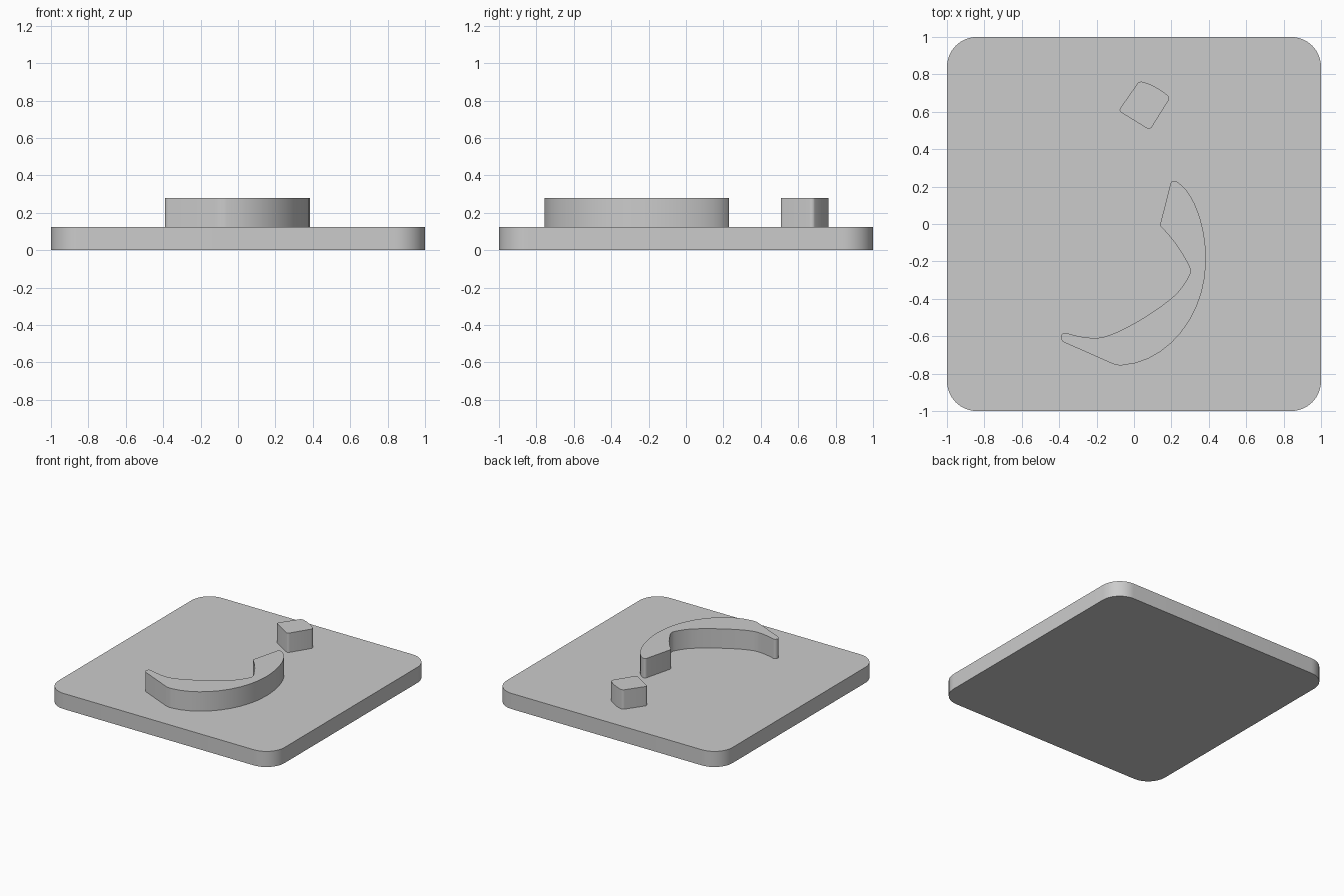
import bpy
import bmesh
import math
from mathutils import Vector
from mathutils.geometry import interpolate_bezier

cube = bpy.data.objects.get("Cube")
if cube:
    bpy.data.objects.remove(cube, do_unlink=True)

# One plain grey for everything
grey = bpy.data.materials.new("plain_grey")
grey.use_nodes = True
colour = (0.6, 0.6, 0.6, 1)
grey.diffuse_color = colour
shader = next(n for n in grey.node_tree.nodes if n.type == 'BSDF_PRINCIPLED')
shader.inputs["Base Color"].default_value = colour


def trace(segments, steps):
    """Sample curved segments; straight edges join the gaps between them."""
    points = []
    for seg in segments:
        if len(seg) == 3:  # a rounded corner: start, corner, end
            a, c, b = (Vector(p) for p in seg)
            seg = (a, a.lerp(c, 0.5523), b.lerp(c, 0.5523), b)
        for p in interpolate_bezier(*(Vector(q) for q in seg), steps + 1):
            p = Vector((p[0], p[1]))
            if not points or (p - points[-1]).length > 1e-4:
                points.append(p)
    if (points[0] - points[-1]).length < 1e-4:
        points.pop()
    return points


def prism(name, outline, bottom, top):
    """Extrude a closed outline upwards into a solid."""
    bm = bmesh.new()
    face = bm.faces.new([bm.verts.new((p.x, p.y, bottom)) for p in outline])
    grown = bmesh.ops.extrude_face_region(bm, geom=[face], use_keep_orig=True)
    lifted = [g for g in grown["geom"] if isinstance(g, bmesh.types.BMVert)]
    bmesh.ops.translate(bm, verts=lifted, vec=(0, 0, top - bottom))
    bmesh.ops.recalc_face_normals(bm, faces=bm.faces)
    mesh = bpy.data.meshes.new(name)
    bm.to_mesh(mesh)
    bm.free()
    mesh.materials.append(grey)
    obj = bpy.data.objects.new(name, mesh)
    bpy.context.collection.objects.link(obj)
    bpy.ops.object.select_all(action='DESELECT')
    obj.select_set(True)
    bpy.context.view_layer.objects.active = obj
    bpy.ops.object.shade_smooth_by_angle(angle=math.radians(30))
    return obj


BASE_TOP, RELIEF_TOP = 0.125, 0.28

# Square base plate with rounded corners
inner = 0.84
corners = [((sx, sy * inner), (sx, sy), (sx * inner, sy))
           if sx == sy else ((sx * inner, sy), (sx, sy), (sx, sy * inner))
           for sx, sy in ((1, 1), (-1, 1), (-1, -1), (1, -1))]
prism("base_plate", trace(corners, 12), 0, BASE_TOP)

# Raised curved hook
hook = [
    ((0.195, 0.215), (0.203, 0.247), (0.235, 0.222)),
    ((0.235, 0.222), (0.32, 0.17), (0.385, -0.01), (0.385, -0.19)),
    ((0.385, -0.19), (0.385, -0.50), (0.17, -0.74), (-0.06, -0.755)),
    ((-0.06, -0.755), (-0.09, -0.76), (-0.12, -0.745)),
    ((-0.375, -0.632), (-0.395, -0.62), (-0.39, -0.60)),
    ((-0.39, -0.60), (-0.387, -0.575), (-0.36, -0.583)),
    ((-0.36, -0.583), (-0.31, -0.60), (-0.25, -0.61), (-0.20, -0.61)),
    ((-0.20, -0.61), (-0.11, -0.61), (0.12, -0.47), (0.22, -0.38)),
    ((0.22, -0.38), (0.26, -0.34), (0.29, -0.29), (0.30, -0.262)),
    ((0.30, -0.262), (0.308, -0.245), (0.285, -0.205), (0.275, -0.19)),
    ((0.275, -0.19), (0.245, -0.13), (0.19, -0.06), (0.145, -0.016)),
    ((0.145, -0.016), (0.138, -0.009), (0.141, 0.002)),
]
prism("raised_hook", trace(hook, 10), BASE_TOP, RELIEF_TOP)

# Raised tilted block with one bowed side
block = [
    ((0.018, 0.75), (0.027, 0.765), (0.045, 0.76)),
    ((0.045, 0.76), (0.09, 0.75), (0.14, 0.72), (0.18, 0.688)),
    ((0.18, 0.688), (0.193, 0.678), (0.184, 0.66)),
    ((0.095, 0.518), (0.086, 0.503), (0.073, 0.509)),
    ((-0.07, 0.597), (-0.083, 0.605), (-0.073, 0.62)),
]
prism("raised_block", trace(block, 8), BASE_TOP, RELIEF_TOP)
